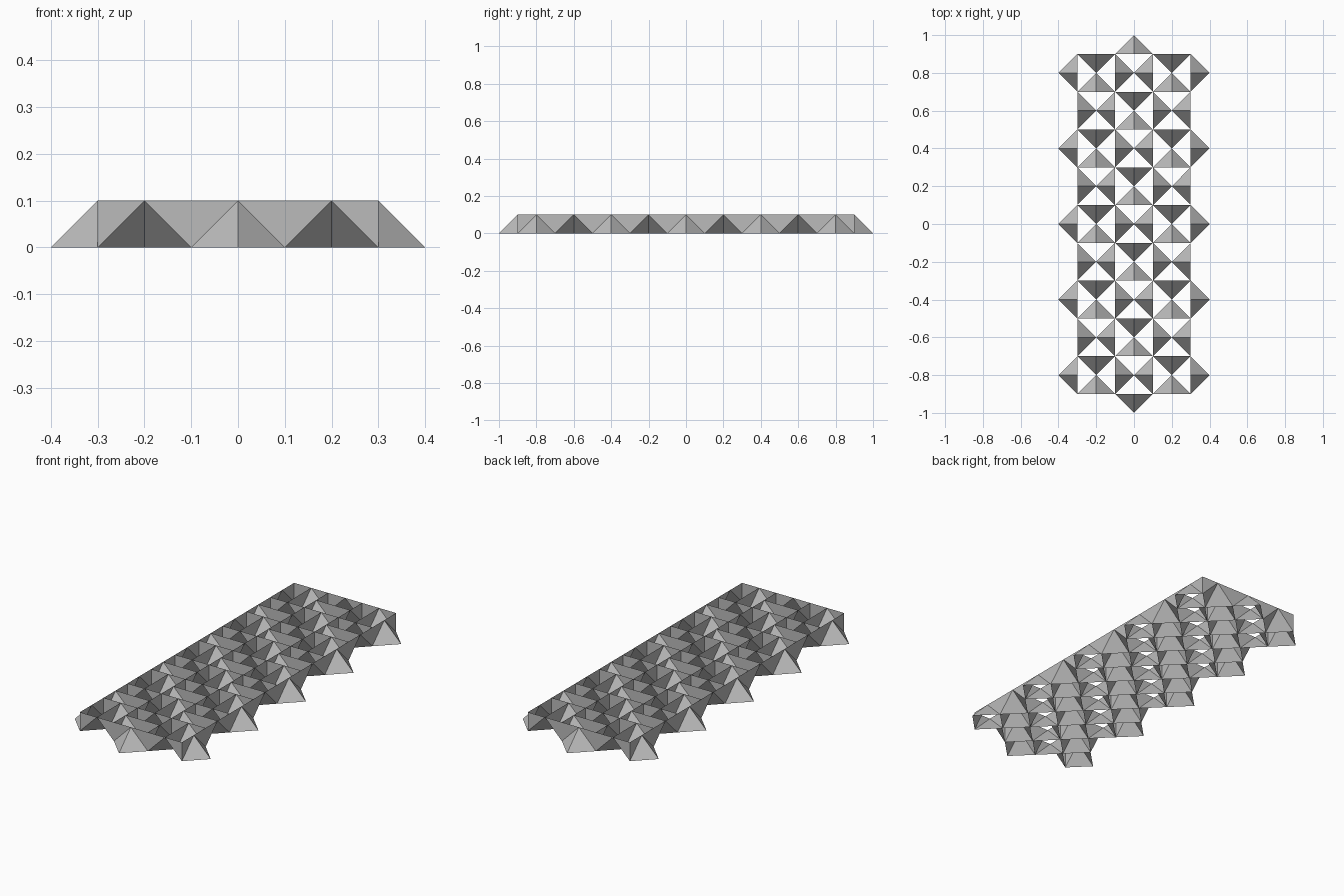
import bpy, bmesh
from mathutils import Vector

cube = bpy.data.objects.get("Cube")
if cube:
    bpy.data.objects.remove(cube)

H = 0.1               # half cell, also the height of the truss
RIM = 0.01            # width of the flat rims
COLS, ROWS = 1, 4     # cells counted either side of the middle
X, Y = Vector((1, 0, 0)), Vector((0, 1, 0))
UP = Vector((0, 0, H))

grey = bpy.data.materials.new("plain_grey")
grey.use_nodes = True
grey.diffuse_color = (0.5, 0.5, 0.5, 1)
grey.node_tree.nodes["Principled BSDF"].inputs["Base Color"].default_value = (0.5, 0.5, 0.5, 1)

parts = {name: bmesh.new() for name in
         ("half_pyramids", "lattice_walls", "top_frame", "bottom_frame")}


def face(part, *points):
    bm = parts[part]
    return bm.faces.new([bm.verts.new(p) for p in points])


def ring(part, *points):
    """Flat rim just inside an outline."""
    bm = parts[part]
    f = face(part, *points)
    bmesh.ops.inset_individual(bm, faces=[f], thickness=RIM, use_even_offset=True)
    bmesh.ops.delete(bm, geom=[f], context='FACES')


def inside(i, j):
    return abs(i) <= COLS and abs(j) <= ROWS


def bar_axis(i, j):
    """Direction of the ridge bar, alternating like a chequerboard."""
    return X if (i + j) % 2 == 0 else Y


def half_pyramid(mid, d):
    side = Vector((-d.y, d.x, 0)) * H
    tip = mid + d * H
    face("half_pyramids", mid - side, tip, mid + UP)
    face("half_pyramids", tip, mid + side, mid + UP)


edges = {}
for i in range(-COLS - 1, COLS + 2):
    for j in range(-ROWS - 1, ROWS + 2):
        c = Vector((2 * H * i, 2 * H * j, 0))
        a = bar_axis(i, j)
        b = Y if a == X else X
        for d in (X, -X, Y, -Y):
            ni, nj = i + round(d.x), j + round(d.y)
            if not (inside(i, j) or inside(ni, nj)):
                continue
            mid = c + d * H
            # Pyramids fill the ends of each bar, also just past the border
            if abs(d.dot(a)) > 0.5:
                half_pyramid(mid, -d)
            key = (round(mid.x / H), round(mid.y / H))
            edges.setdefault(key, []).append((mid, d, inside(i, j), abs(d.dot(a)) > 0.5))
        if inside(i, j):
            # Web under the ridge bar, and a rim round each open bay
            face("lattice_walls", c - a * H + UP, c, c + a * H + UP)
            for s in (-1, 1):
                o = c + UP
                pts = [o - a * H, o + a * H, o + a * H + b * H * s, o - a * H + b * H * s]
                if (pts[1] - pts[0]).cross(pts[2] - pts[1]).z < 0:
                    pts.reverse()
                ring("top_frame", *pts)

for sides in edges.values():
    mid, d = sides[0][0], sides[0][1]
    p = Vector((-d.y, d.x, 0))
    # Wall with a triangular opening beneath its middle
    for s in (-1, 1):
        end = mid + p * H * s
        face("lattice_walls", end, end + UP, mid + UP)
    # Rim of the opening on the underside
    tips = [mid - e[1] * H for e in sides if e[2] or e[3]]
    pts = [mid + p * H, tips[0], mid - p * H] + tips[1:]
    if (pts[1] - pts[0]).cross(pts[2] - pts[1]).z > 0:
        pts.reverse()
    ring("bottom_frame", *pts)

for name, bm in parts.items():
    bmesh.ops.remove_doubles(bm, verts=bm.verts[:], dist=0.0005)
    mesh = bpy.data.meshes.new(name)
    bm.to_mesh(mesh)
    bm.free()
    mesh.materials.append(grey)
    bpy.context.collection.objects.link(bpy.data.objects.new(name, mesh))
